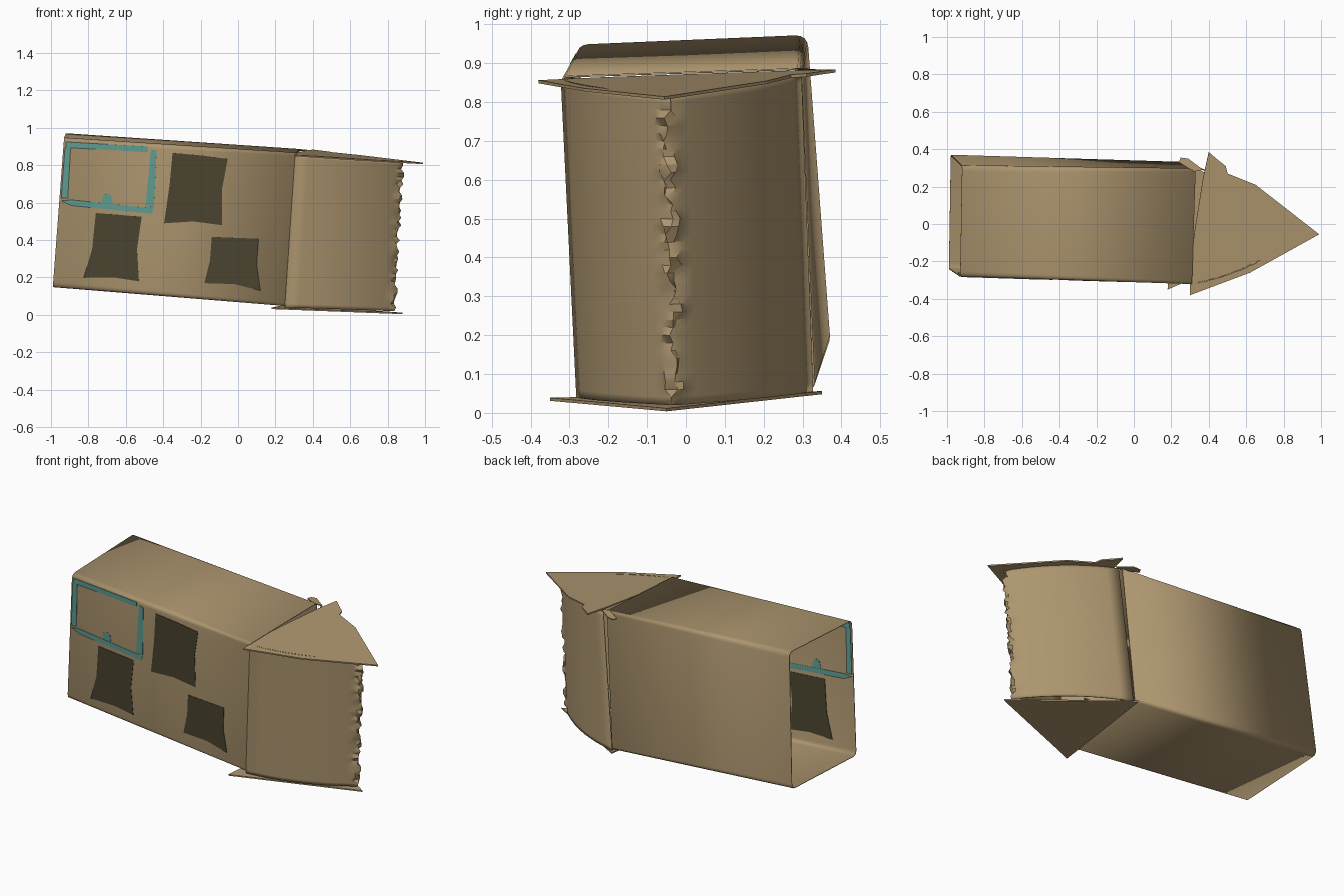
import bpy, bmesh, math, random
from mathutils import Vector as V

if "Cube" in bpy.data.objects:
    bpy.data.objects.remove(bpy.data.objects["Cube"])

random.seed(4)


def mat(name, rgb):
    m = bpy.data.materials.new(name)
    m.diffuse_color = (*rgb, 1)
    m.use_nodes = True
    m.node_tree.nodes["Principled BSDF"].inputs["Base Color"].default_value = m.diffuse_color
    return m


CARD = mat("cardboard tan", (0.42, 0.305, 0.16))
DARK = mat("window dark", (0.07, 0.06, 0.03))
TEAL = mat("teal paint", (0.12, 0.345, 0.30))


def sheet(name, verts, faces, material, thick, smooth=False):
    """Thin sheet, thickened evenly to both sides."""
    me = bpy.data.meshes.new(name)
    me.from_pydata([tuple(v) for v in verts], [], faces)
    bm = bmesh.new()
    bm.from_mesh(me)
    bmesh.ops.recalc_face_normals(bm, faces=bm.faces)
    bm.to_mesh(me)
    bm.free()
    ob = bpy.data.objects.new(name, me)
    bpy.context.collection.objects.link(ob)
    me.materials.append(material)
    mod = ob.modifiers.new("thickness", "SOLIDIFY")
    mod.thickness = thick
    mod.offset = 0
    if smooth:
        bpy.ops.object.select_all(action="DESELECT")
        ob.select_set(True)
        bpy.context.view_layer.objects.active = ob
        bpy.ops.object.shade_smooth_by_angle(angle=math.radians(30))
    return ob


def loft(rows, closed=False):
    """Vertices and quads joining equal-length rows of points."""
    n = len(rows[0])
    verts = [p for r in rows for p in r]
    faces = []
    for j in range(len(rows) - 1):
        for i in range(n if closed else n - 1):
            k = (i + 1) % n
            faces.append((j * n + i, j * n + k, (j + 1) * n + k, (j + 1) * n + i))
    return verts, faces


def bezier(a, b, c, t):
    return a * (1 - t) ** 2 + b * (2 * t * (1 - t)) + c * t * t


# plane of the slightly leaning front wall
def front_y(x, z):
    return -0.28 - 0.035 * (x + 0.93) - 0.05 * (z - 0.945)


def on_front(x, z):
    return V((x, front_y(x, z), z))


# body: tilted box tube, open at the left end, edges slightly rounded
left = [on_front(-0.93, 0.945), V((-0.92, 0.31, 0.97)),
        V((-0.98, 0.37, 0.17)), on_front(-0.99, 0.15)]
right = [on_front(0.31, 0.865), V((0.33, 0.295, 0.885)),
         V((0.27, 0.33, 0.065)), on_front(0.25, 0.05)]


def rounded(corners, r):
    out = []
    for i, c in enumerate(corners):
        a = c + (corners[i - 1] - c).normalized() * r
        b = c + (corners[(i + 1) % 4] - c).normalized() * r
        out += [bezier(a, c, b, t / 4) for t in range(5)]
    return out


sheet("body_box", *loft([rounded(left, 0.03), rounded(right, 0.015)], True),
      CARD, 0.005, True)

# nose walls: two gently bowed sides meeting at a rough vertical seam
top = [V((0.305, -0.32, 0.858)), V((0.88, -0.05, 0.818)), V((0.355, 0.295, 0.872))]
low = [V((0.25, -0.28, 0.04)), V((0.835, -0.03, 0.02)), V((0.275, 0.325, 0.055))]


def bowed(a, b, side, t):
    d = (b - a).normalized()
    out = V((d.y, -d.x, 0)) * side
    return bezier(a, (a + b) / 2 + out * 0.09, b, t)


rows = []
for j in range(41):
    f = j / 40
    a, b, c = (p.lerp(q, f) for p, q in zip(low, top))
    ts = [i / 9 for i in range(9)] + [0.93, 0.97]
    row = [bowed(a, b, 1, t) for t in ts] + [b]
    row += [bowed(c, b, -1, t) for t in reversed(ts)]
    for i in range(10, 13):  # crumpled seam
        row[i] += V((random.uniform(-0.012, 0.012), random.uniform(-0.012, 0.012), 0))
    rows.append(row)
sheet("nose_walls", *loft(rows), CARD, 0.005, True)


def flat(name, pts, material, thick):
    return sheet(name, pts, [tuple(range(len(pts)))], material, thick)


# nose top and bottom: overhanging triangular flaps with ragged corners
TOP = [(0.30, -0.38), (0.62, -0.26), (0.99, -0.055), (0.65, 0.21), (0.50, 0.27),
       (0.49, 0.31), (0.44, 0.35), (0.40, 0.385), (0.37, 0.25), (0.33, 0.0), (0.30, -0.21)]
flat("nose_top", [V((x, y, 0.81 - 0.0836 * (x - 0.99) + 0.0475 * (y + 0.05)))
                  for x, y in TOP], CARD, 0.008)
flat("nose_bottom", [V((0.18, -0.35, 0.035)), V((0.88, -0.05, 0.008)),
                     V((0.26, 0.35, 0.052))], CARD, 0.008)

# small loose flap at the back of the joint
flat("joint_flap", [V((0.24, 0.33, 0.875)), V((0.25, 0.355, 0.875)),
                    V((0.29, 0.35, 0.88)), V((0.37, 0.29, 0.88)),
                    V((0.32, 0.28, 0.885))], CARD, 0.006)

# dark windows, seen on both faces of the front wall
WINDOWS = {
    "window_upper": [(-0.35, 0.866), (-0.2, 0.853), (-0.055, 0.834), (-0.085, 0.674),
                     (-0.085, 0.48), (-0.24, 0.50), (-0.395, 0.49), (-0.365, 0.70)],
    "window_left": [(-0.76, 0.545), (-0.515, 0.525), (-0.54, 0.35), (-0.53, 0.18),
                    (-0.66, 0.20), (-0.825, 0.20), (-0.78, 0.35)],
    "window_right": [(-0.14, 0.417), (0.11, 0.407), (0.10, 0.27), (0.12, 0.13),
                     (-0.02, 0.165), (-0.18, 0.17), (-0.15, 0.29)],
}
for name, pts in WINDOWS.items():
    flat(name, [on_front(*p) for p in pts], DARK, 0.0095)

# teal painted outline: four bars and a small blob
BARS = {
    "paint_top": [(-0.92, 0.925), (-0.48, 0.90), (-0.48, 0.87), (-0.92, 0.895)],
    "paint_left": [(-0.925, 0.895), (-0.895, 0.895), (-0.91, 0.625), (-0.945, 0.625)],
    "paint_bottom": [(-0.945, 0.61), (-0.89, 0.615), (-0.50, 0.575), (-0.45, 0.58),
                     (-0.46, 0.54), (-0.89, 0.585)],
    "paint_right": [(-0.465, 0.885), (-0.435, 0.88), (-0.45, 0.58), (-0.495, 0.58)],
    "paint_blob": [(-0.73, 0.60), (-0.72, 0.64), (-0.695, 0.65), (-0.675, 0.635), (-0.67, 0.594)],
}
for name, pts in BARS.items():
    flat(name, [on_front(*p) for p in pts], TEAL, 0.009)
